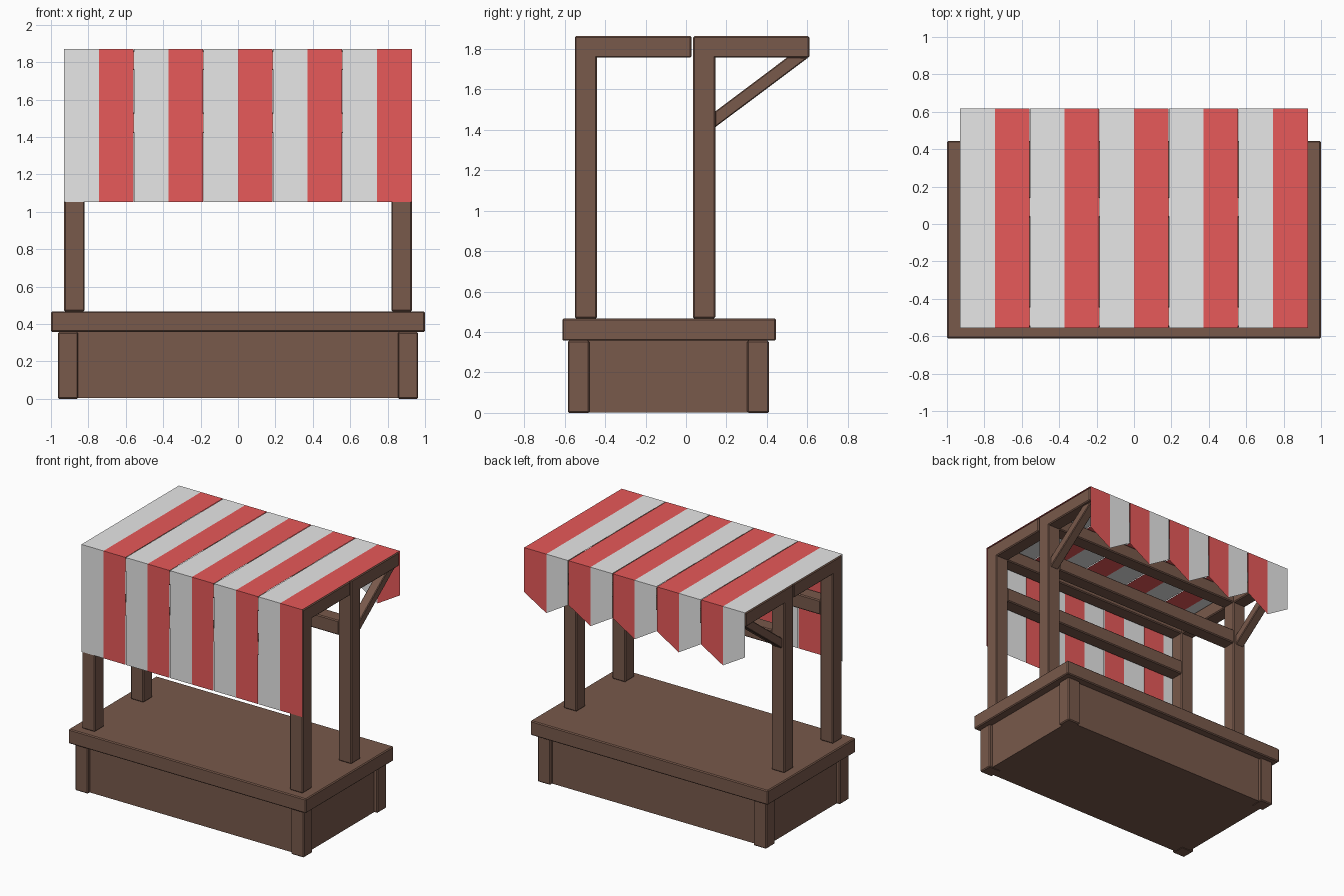
import bpy, bmesh

if "Cube" in bpy.data.objects:
    bpy.data.objects.remove(bpy.data.objects["Cube"])


def material(name, rgb):
    m = bpy.data.materials.new(name)
    m.diffuse_color = (*rgb, 1)
    m.use_nodes = True
    m.node_tree.nodes["Principled BSDF"].inputs["Base Color"].default_value = m.diffuse_color
    return m


WOOD = material("brown_wood", (0.188, 0.1, 0.07))
WHITE = material("white_cloth", (0.8, 0.8, 0.8))
RED = material("red_cloth", (0.8, 0.1, 0.1))


def finish(name, bm, mats, bevel=0.0):
    me = bpy.data.meshes.new(name)
    bm.to_mesh(me)
    bm.free()
    ob = bpy.data.objects.new(name, me)
    bpy.context.collection.objects.link(ob)
    for m in mats:
        me.materials.append(m)
    if bevel:
        mod = ob.modifiers.new("bevel", 'BEVEL')
        mod.width = bevel
        mod.segments = 1
    return ob


def plank(name, x, y, z, bevel=0.007):
    """Bevelled wooden box given by its (min, max) on each axis."""
    bm = bmesh.new()
    bmesh.ops.create_cube(bm, size=1)
    for v in bm.verts:
        v.co = [r[0] if c < 0 else r[1] for c, r in zip(v.co, (x, y, z))]
    return finish(name, bm, [WOOD], bevel)


def brace(name, x0, x1):
    """Slanted support cut flush against post and beam."""
    profile = [(0.143, 1.412), (0.605, 1.758), (0.505, 1.762), (0.143, 1.49)]
    bm = bmesh.new()
    f = bm.faces.new([bm.verts.new((x0, y, z)) for y, z in profile])
    ext = bmesh.ops.extrude_face_region(bm, geom=[f])
    for v in ext["geom"]:
        if isinstance(v, bmesh.types.BMVert):
            v.co.x = x1
    bmesh.ops.recalc_face_normals(bm, faces=bm.faces)
    return finish(name, bm, [WOOD], 0.005)


FRONT, BACK = (-0.55, -0.44), (0.035, 0.145)

# Base: recessed box with corner posts, and counter slab
plank("base_box", (-0.935, 0.935), (-0.56, 0.385), (0.003, 0.36), 0)
plank("counter_top", (-1, 1), (-0.612, 0.445), (0.357, 0.467))
for side, s in (("left", -1), ("right", 1)):
    def span(a, b):
        return tuple(sorted((s * a, s * b)))
    plank(f"base_front_corner_{side}", span(0.855, 0.963), (-0.585, -0.477), (0, 0.357))
    plank(f"base_back_corner_{side}", span(0.855, 0.963), (0.303, 0.411), (0, 0.357))
    # Posts, roof side beams and braces
    plank(f"front_post_{side}", span(0.82, 0.93), FRONT, (0.467, 1.80))
    plank(f"back_post_{side}", span(0.82, 0.93), BACK, (0.467, 1.80))
    plank(f"side_beam_front_{side}", span(0.82, 0.93), (-0.55, 0.028), (1.757, 1.864))
    plank(f"side_beam_back_{side}", span(0.82, 0.93), (0.035, 0.61), (1.757, 1.864))
    brace(f"brace_{side}", s * 0.84, s * 0.91)

# Cross beams between the posts
for label, y in (("front", FRONT), ("back", BACK)):
    plank(f"{label}_top_rail", (-0.825, 0.825), y, (1.757, 1.862))
    plank(f"{label}_lower_rail", (-0.825, 0.825), y, (1.42, 1.53))

# Awning: five cloth strips, each half white and half red, pointed at the back
W, GAP = 0.372, 0.002
for i in range(5):
    x0 = -0.93 + i * W
    xs = (x0 + (GAP if i else 0), x0 + W / 2, x0 + W - (GAP if i < 4 else 0))
    bm = bmesh.new()
    cols = []
    for k, x in enumerate(xs):
        tip = 1.42 if k == 1 else 1.53
        path = [(-0.555, 1.052), (-0.555, 1.869), (0.618, 1.869), (0.618, tip)]
        cols.append([bm.verts.new((x, y, z)) for y, z in path])
    for k in range(2):
        a, b = cols[k], cols[k + 1]
        for j in range(3):
            f = bm.faces.new((a[j], b[j], b[j + 1], a[j + 1]))
            f.material_index = k
    finish(f"awning_strip_{i + 1}", bm, [WHITE, RED])
